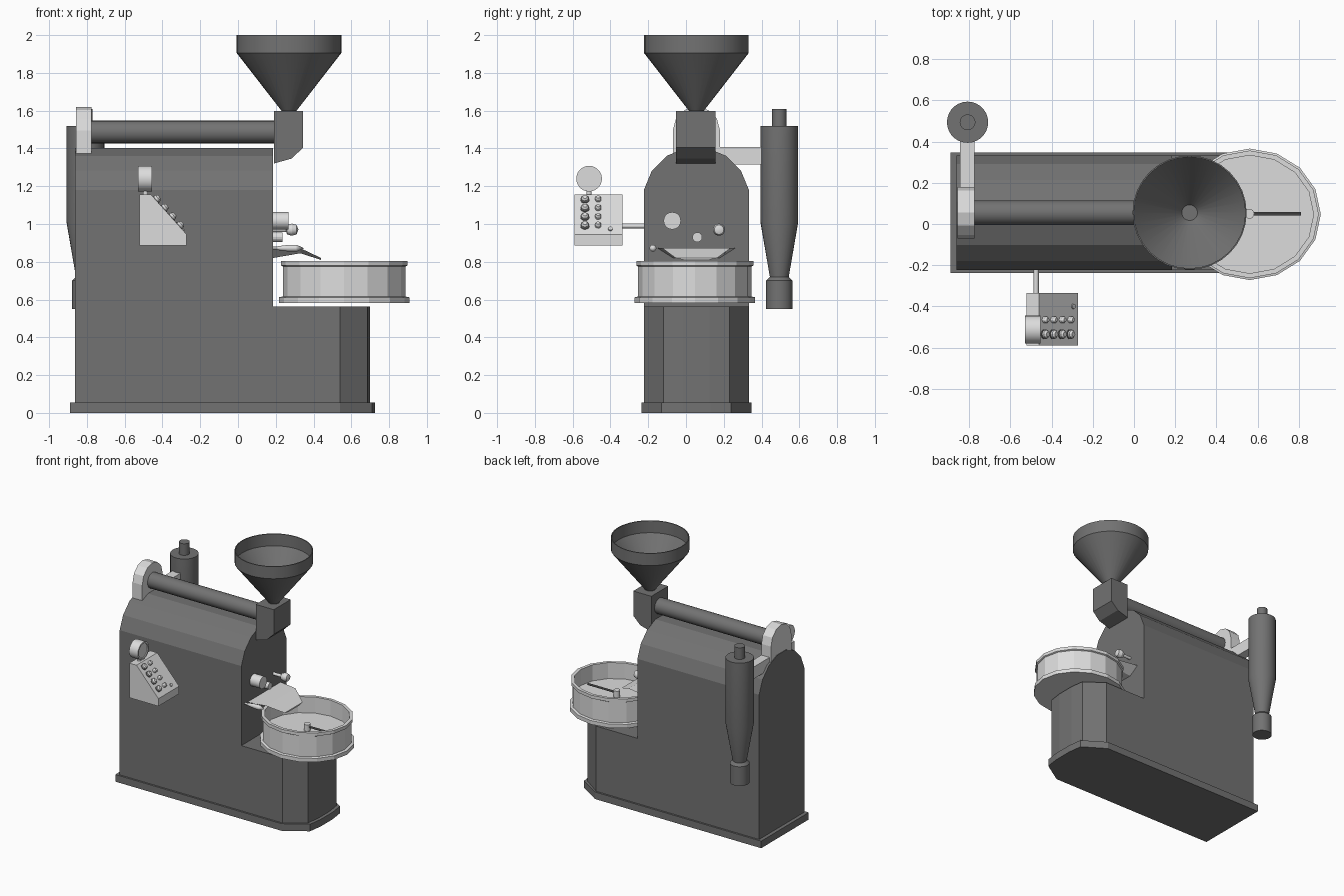
import bpy, bmesh, math
from mathutils import Matrix, Vector

cube = bpy.data.objects.get("Cube")
if cube:
    bpy.data.objects.remove(cube, do_unlink=True)


def material(name, v):
    m = bpy.data.materials.new(name)
    m.use_nodes = True
    m.diffuse_color = (v, v, v, 1)
    m.node_tree.nodes["Principled BSDF"].inputs["Base Color"].default_value = (v, v, v, 1)
    return m


DARK = material("dark grey paint", 0.17)
STEEL = material("light steel", 0.72)


def finish(name, bm, mat, smooth=False):
    bmesh.ops.remove_doubles(bm, verts=bm.verts, dist=1e-5)
    bmesh.ops.recalc_face_normals(bm, faces=bm.faces)
    me = bpy.data.meshes.new(name)
    bm.to_mesh(me)
    bm.free()
    me.materials.append(mat)
    ob = bpy.data.objects.new(name, me)
    bpy.context.collection.objects.link(ob)
    if smooth:
        bpy.ops.object.select_all(action="DESELECT")
        ob.select_set(True)
        bpy.context.view_layer.objects.active = ob
        bpy.ops.object.shade_smooth_by_angle(angle=math.radians(20))
    return ob


def prism(name, pts, axis, lo, hi, mat):
    """Extrude a 2D outline along one axis."""
    place = {"X": lambda a, b, h: (h, a, b),
             "Y": lambda a, b, h: (a, h, b),
             "Z": lambda a, b, h: (a, b, h)}[axis]
    bm = bmesh.new()
    rings = [[bm.verts.new(place(a, b, h)) for a, b in pts] for h in (lo, hi)]
    for r in rings:
        bm.faces.new(r)
    n = len(pts)
    for i in range(n):
        j = (i + 1) % n
        bm.faces.new((rings[0][i], rings[0][j], rings[1][j], rings[1][i]))
    return finish(name, bm, mat)


def lathe(name, profile, loc, mat, direction=(0, 0, 1), seg=24, scale_y=1, smooth=True):
    """Revolve (radius, height) pairs about a direction through loc."""
    bm = bmesh.new()
    rings = []
    for r, h in profile:
        rings.append([bm.verts.new((r * math.cos(t), r * scale_y * math.sin(t), h))
                      for t in (2 * math.pi * i / seg for i in range(seg))])
    for a, b in zip(rings, rings[1:]):
        for i in range(seg):
            j = (i + 1) % seg
            bm.faces.new((a[i], a[j], b[j], b[i]))
    bmesh.ops.remove_doubles(bm, verts=bm.verts, dist=1e-5)
    rot = Vector((0, 0, 1)).rotation_difference(Vector(direction)).to_matrix().to_4x4()
    bmesh.ops.transform(bm, matrix=Matrix.Translation(loc) @ rot, verts=bm.verts)
    return finish(name, bm, mat, smooth)


def rod(name, r, start, end, mat, seg=16):
    d = Vector(end) - Vector(start)
    return lathe(name, [(0, 0), (r, 0), (r, d.length), (0, d.length)], start, mat, d, seg)


def box(a0, a1, b0, b1):
    return [(a0, b0), (a1, b0), (a1, b1), (a0, b1)]


MID, HALF = 0.055, 0.278
FACE = 0.185

# Arched drum housing
R = HALF / math.cos(math.pi / 16)
arch = [(MID + R * math.cos(t), 1.125 + R * math.sin(t))
        for t in (math.pi * (1 + 2 * i) / 16 for i in range(8))]
prism("drum_housing", [(MID - HALF, 0.05), (MID + HALF, 0.05)] + arch, "X", -0.862, FACE, DARK)

# Rounded front pedestal and plinth
nose = [(0.54, -HALF), (0.685, -0.175), (0.70, -0.07)]
nose += [(x, -y) for x, y in reversed(nose)]
pedestal = [(FACE, -HALF)] + nose + [(FACE, HALF)]
prism("front_pedestal", [(x, y + MID) for x, y in pedestal], "Z", 0.05, 0.562, DARK)
plinth = [(-0.89, -HALF)] + [(x + 0.025 * (x > 0.6), y) for x, y in nose] + [(-0.89, HALF)]
prism("plinth", [(x, y * 1.05 + MID) for x, y in plinth], "Z", 0, 0.055, DARK)

# Bean hopper and feed chute
lathe("bean_hopper", [(0, 1.58), (0.04, 1.58), (0.04, 1.6), (0.277, 1.905), (0.277, 2.0),
                      (0.27, 2.0), (0.27, 1.907), (0.038, 1.61), (0, 1.61)],
      (0.27, MID, 0), DARK, seg=32)
prism("feed_chute", [(0.19, 1.32), (0.285, 1.347), (0.345, 1.405), (0.345, 1.597), (0.19, 1.597)],
      "Y", -0.053, 0.155, DARK)

# Exhaust pipe, fan housing and duct
rod("exhaust_pipe", 0.06, (-0.8, MID, 1.487), (0.2, MID, 1.487), DARK, 24)
fan = [(MID + 0.125 * math.cos(t), 1.495 + 0.125 * math.sin(t))
       for t in (math.pi * i / 6 for i in range(7))]
prism("fan_housing", [(MID - 0.125, 1.33), (MID + 0.125, 1.33)] + fan, "X", -0.858, -0.775, STEEL)
prism("cyclone_duct", box(-0.845, -0.775, 1.315, 1.408), "Y", 0.12, 0.44, STEEL)

# Cyclone chaff collector
lathe("cyclone", [(0, 0.55), (0.07, 0.55), (0.07, 0.70), (0.055, 0.715), (0.05, 0.72),
                  (0.1, 1.01), (0.1, 1.52), (0.038, 1.52), (0.038, 1.61), (0, 1.61)],
      (-0.808, 0.494, 0), DARK, seg=28)

# Cooling tray with rims, bearing and stirring arm
lathe("cooling_tray", [(0, 0.582), (0.345, 0.582), (0.345, 0.612), (0.325, 0.616), (0.325, 0.775),
                       (0.335, 0.78), (0.335, 0.805), (0.31, 0.805), (0.31, 0.68), (0, 0.68)],
      (0.562, 0.047, 0), STEEL, seg=16, scale_y=0.925, smooth=False)
rod("stirrer_hub", 0.024, (0.56, 0.05, 0.68), (0.56, 0.05, 0.73), STEEL)
rod("stirrer_arm", 0.008, (0.56, 0.05, 0.71), (0.81, 0.05, 0.71), DARK, 8)

# Discharge spout, narrowing toward the tray
bm = bmesh.new()
sections = [(FACE, 0.205, 0.82, 0.872), (0.33, 0.18, 0.845, 0.872), (0.44, 0.11, 0.81, 0.82)]
rings = [[bm.verts.new((x, MID + s * w, z)) for s, z in ((-0.6, lo), (0.6, lo), (1, hi), (-1, hi))]
         for x, w, lo, hi in sections]
for a, b in zip(rings, rings[1:]):
    for i in range(4):
        j = (i + 1) % 4
        bm.faces.new((a[i], a[j], b[j], b[i]))
bm.faces.new(rings[0])
bm.faces.new(rings[-1])
finish("discharge_spout", bm, STEEL)

# Front fittings
X = (1, 0, 0)
rod("sight_glass", 0.046, (FACE, -0.073, 1.017), (0.268, -0.073, 1.017), STEEL, 20)
rod("sampler_socket", 0.026, (FACE, 0.06, 0.93), (0.235, 0.06, 0.93), STEEL)
rod("sampler_stem", 0.012, (FACE, 0.175, 0.97), (0.27, 0.175, 0.97), STEEL)
lathe("sampler_handle", [(0, 0), (0.025, 0.01), (0.032, 0.035), (0.025, 0.06), (0, 0.07)],
      (0.25, 0.175, 0.97), STEEL, X)
rod("door_weight_stem", 0.008, (FACE, -0.175, 0.872), (0.23, -0.175, 0.872), STEEL)
lathe("door_handle", [(0, 0), (0.01, 0), (0.018, 0.06), (0.018, 0.1), (0, 0.14)],
      (0.21, -0.175, 0.872), STEEL, X)

# Sloped control panel on its bracket
top, low = Vector((-0.46, 0, 1.155)), Vector((-0.272, 0, 0.945))
prism("control_panel", [(-0.522, 0.886), (low.x, 0.886), (low.x, low.z), (top.x, top.z),
                        (-0.522, top.z)], "Y", -0.59, -0.335, STEEL)
rod("panel_bracket", 0.013, (-0.475, -0.34, 0.99), (-0.475, -0.2, 0.99), STEEL)

slope = low - top
normal = Vector((-slope.z, 0, slope.x)).normalized()
for row in range(4):
    for col, y in enumerate((-0.535, -0.465)):
        p = top + slope * (0.13 + 0.22 * row) + Vector((0, y, 0))
        r = 0.02 - 0.004 * col
        lathe(f"panel_knob_{row}_{col}", [(0, 0), (r, 0), (r, 0.015), (r * 0.6, 0.025), (0, 0.025)],
              p, STEEL, normal, 12)
        if col == 0:
            lathe(f"knob_ring_{row}", [(0, 0), (0.024, 0), (0.024, 0.004), (0, 0.004)],
                  p, DARK, normal, 16)
lathe("panel_switch", [(0, 0), (0.012, 0), (0.012, 0.008), (0, 0.008)],
      top + slope * 0.87 + Vector((0, -0.4, 0)), STEEL, normal, 12)

# Dial gauge above the panel
rod("gauge_stem", 0.014, (-0.49, -0.513, 1.15), (-0.49, -0.513, 1.19), STEEL)
lathe("gauge", [(0, 0), (0.068, 0), (0.068, 0.075), (0.056, 0.075), (0.056, 0.068), (0, 0.068)],
      (-0.53, -0.513, 1.24), STEEL, X, 28)
